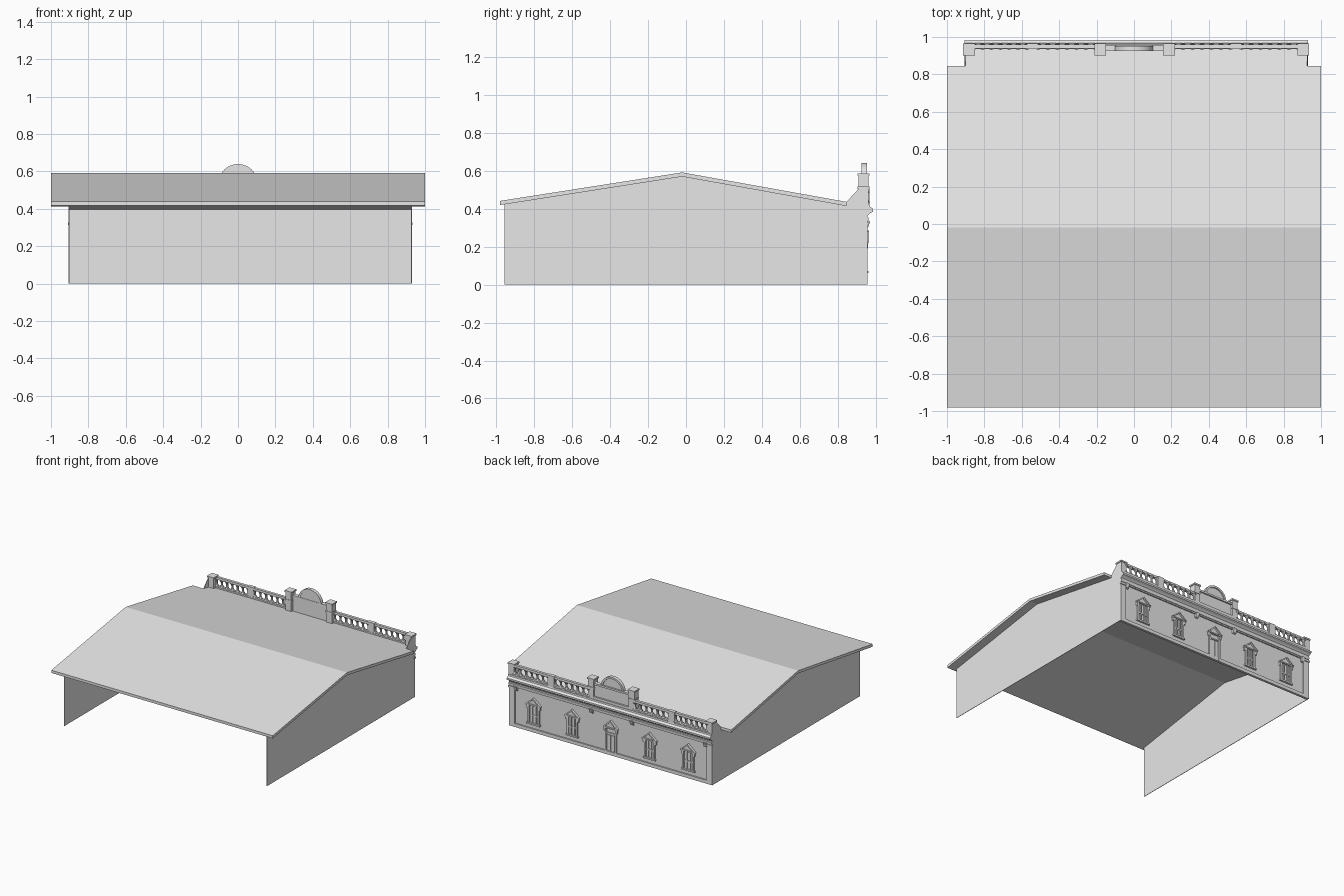
import bpy, bmesh, math

cube = bpy.data.objects.get("Cube")
if cube:
    bpy.data.objects.remove(cube, do_unlink=True)

mat = bpy.data.materials.new("pale_grey_plaster")
mat.use_nodes = True
GREY = (0.8, 0.8, 0.8, 1)
mat.diffuse_color = GREY
mat.node_tree.nodes["Principled BSDF"].inputs["Base Color"].default_value = GREY


def finish(name, bm):
    bmesh.ops.recalc_face_normals(bm, faces=bm.faces)
    mesh = bpy.data.meshes.new(name)
    bm.to_mesh(mesh)
    bm.free()
    mesh.materials.append(mat)
    obj = bpy.data.objects.new(name, mesh)
    bpy.context.collection.objects.link(obj)
    return obj


def prism(name, points, a, b, axis):
    """Extrude a closed outline from a to b: (y, z) along x or (x, z) along y."""
    bm = bmesh.new()
    place = (lambda p: (a, p[0], p[1])) if axis == "x" else (lambda p: (p[0], a, p[1]))
    face = bm.faces.new([bm.verts.new(place(p)) for p in points])
    moved = bmesh.ops.extrude_face_region(bm, geom=[face])["geom"]
    shift = (b - a, 0, 0) if axis == "x" else (0, b - a, 0)
    bmesh.ops.translate(bm, vec=shift, verts=[v for v in moved if isinstance(v, bmesh.types.BMVert)])
    return finish(name, bm)


def box(name, x0, x1, y0, y1, z0, z1):
    return prism(name, [(x0, z0), (x1, z0), (x1, z1), (x0, z1)], y0, y1, "y")


def lathe(name, profile, x, y, segments=8):
    bm = bmesh.new()
    rings = [[bm.verts.new((x + r * math.cos(math.tau * i / segments),
                            y + r * math.sin(math.tau * i / segments), z))
              for i in range(segments)] for r, z in profile]
    for low, high in zip(rings, rings[1:]):
        for i in range(segments):
            j = (i + 1) % segments
            bm.faces.new((low[i], low[j], high[j], high[i]))
    return finish(name, bm)


LEFT, RIGHT = 0.93, -0.905
MID = 0.012
RIDGE, EAVE, THICK = (-0.02, 0.59), (0.845, 0.435), 0.022
SLOPE = (RIDGE[1] - EAVE[1]) / (EAVE[0] - RIDGE[0])
WALL_Y, FRAME_Y = 0.945, 0.955

# Gabled roof, with a narrower strip running on to the parapet
roof_top = [(-0.98, 0.44), RIDGE, EAVE]
prism("roof", roof_top + [(y, z - THICK) for y, z in reversed(roof_top)], -1, 1, "x")
strip = [EAVE, (0.94, EAVE[1] - SLOPE * 0.095)]
prism("roof_back_strip", strip + [(y, z - THICK) for y, z in reversed(strip)], RIGHT, LEFT, "x")

# Thin gable walls, rising to a sloped shoulder behind the parapet
gable = [(-0.955, 0), (FRAME_Y, 0), (FRAME_Y, 0.5), (0.905, 0.5), (0.84, 0.43),
         (RIDGE[0], 0.575), (-0.955, 0.43)]
prism("left_wall", gable, LEFT - 0.004, LEFT, "x")
prism("right_wall", gable, RIGHT, RIGHT + 0.004, "x")

# Decorated wall with raised border
box("facade_wall", RIGHT, LEFT, 0.935, WALL_Y, 0, 0.43)
box("facade_base", RIGHT, LEFT, WALL_Y, FRAME_Y, 0, 0.028)
box("facade_frieze", RIGHT, LEFT, WALL_Y, FRAME_Y, 0.325, 0.43)
for side, x0, x1 in (("left", LEFT - 0.05, LEFT), ("right", RIGHT, RIGHT + 0.05)):
    box(side + "_corner_pilaster", x0, x1, WALL_Y, FRAME_Y, 0.028, 0.325)
    box(side + "_pilaster_cap", x0 - 0.004, x1 + 0.004, WALL_Y, 0.962, 0.313, 0.327)

# Moulded cornice
cornice = [(0.94, 0.335), (0.96, 0.335), (0.962, 0.352), (0.956, 0.356), (0.958, 0.366),
           (0.97, 0.376), (0.985, 0.384), (0.985, 0.398), (0.968, 0.41), (0.965, 0.42), (0.94, 0.42)]
prism("cornice", cornice, RIGHT, LEFT, "x")

# Parapet piers with consoles beneath them
END_PIERS, MID_PIERS = (-0.882, 0.905), (-0.18, 0.187)
for x in END_PIERS + MID_PIERS:
    top = 0.515 if x in END_PIERS else 0.585
    box("parapet_pier", x - 0.025, x + 0.025, 0.907, 0.96, 0.41, top - 0.012)
    box("pier_cap", x - 0.031, x + 0.031, 0.902, 0.966, top - 0.012, top)
    cx = min(max(x, RIGHT + 0.06), LEFT - 0.06)
    prism("console", [(0.945, 0.295), (0.958, 0.3), (0.97, 0.335), (0.945, 0.335)],
          cx - 0.014, cx + 0.014, "x")
for x in MID_PIERS:
    box("pier_middle_band", x - 0.029, x + 0.029, 0.904, 0.964, 0.503, 0.515)

# Balustrades, two bays on each side
RAIL = (0.938, 0.96)
for outer, inner, small in ((END_PIERS[0], MID_PIERS[0], -0.542), (END_PIERS[1], MID_PIERS[1], 0.545)):
    lo, hi = min(outer, inner), max(outer, inner)
    box("bottom_rail", lo, hi, *RAIL, 0.41, 0.434)
    box("top_rail", lo, hi, *RAIL, 0.488, 0.507)
    box("small_pier", small - 0.03, small + 0.03, 0.936, 0.965, 0.41, 0.51)
    for a, b in ((lo + 0.025, small - 0.03), (small + 0.03, hi - 0.025)):
        count = 6
        for i in range(count + 1):
            x = a + (b - a) * i / count
            lathe("baluster", [(0.019, 0.432), (0.013, 0.441), (0.008, 0.452), (0.008, 0.47),
                               (0.013, 0.481), (0.019, 0.49)], x, 0.949)

# Central crest with rounded top and raised arch moulding
def arch(radius, steps=20, centre=0.535):
    return [(radius * math.cos(math.pi * i / steps), centre + radius * math.sin(math.pi * i / steps))
            for i in range(steps + 1)]

box("crest_panel", MID_PIERS[0], MID_PIERS[1], 0.928, 0.946, 0.41, 0.545)
box("crest_ledge", MID_PIERS[0], MID_PIERS[1], 0.925, 0.957, 0.535, 0.55)
box("crest_plinth", MID_PIERS[0], MID_PIERS[1], 0.935, 0.96, 0.41, 0.44)
prism("crest_arch", arch(0.104), 0.928, 0.944, "y")
prism("crest_arch_moulding", arch(0.104) + arch(0.088)[::-1], 0.925, 0.953, "y")


# Windows and door share a frame and a small gabled hood
def hood(x, z, half, rise):
    box("hood_lintel", x - half, x + half, WALL_Y, 0.961, z, z + 0.01)
    base = z + 0.01
    prism("hood_gable", [(x - half + 0.008, base), (x + half - 0.008, base), (x, base + rise - 0.01)],
          WALL_Y, 0.951, "y")
    prism("hood_moulding", [(x - half, base), (x - half + 0.016, base), (x, base + rise - 0.013),
                            (x + half - 0.016, base), (x + half, base), (x, base + rise)],
          WALL_Y, 0.964, "y")
    for s in (-1, 1):
        box("hood_bracket", x + s * (half - 0.012) - 0.007, x + s * (half - 0.012) + 0.007,
            WALL_Y, 0.958, z - 0.025, z)


def jambs(x, half, z0, z1):
    for s in (-1, 1):
        box("jamb", x + s * half - 0.007, x + s * half + 0.007, WALL_Y, 0.956, z0, z1)


for n in (-2, -1, 1, 2):
    x = MID + n * 0.349
    half = 0.046 if abs(n) == 2 else 0.04
    jambs(x, half, 0.07, 0.215)
    box("window_sill", x - half - 0.015, x + half + 0.015, WALL_Y, 0.96, 0.06, 0.072)
    box("window_transom", x - half, x + half, WALL_Y, 0.952, 0.13, 0.14)
    for s in (-0.35, 0.35):
        box("window_bar", x + s * half - 0.005, x + s * half + 0.005, WALL_Y, 0.953, 0.072, 0.215)
    hood(x, 0.215, 0.066, 0.055)

jambs(MID, 0.045, 0, 0.215)
box("door_transom", MID - 0.045, MID + 0.045, WALL_Y, 0.953, 0.17, 0.18)
for s in (-1, 1):
    box("door_leaf_panel", MID + s * 0.019 - 0.014, MID + s * 0.019 + 0.014, WALL_Y, 0.95, 0.03, 0.16)
hood(MID, 0.215, 0.066, 0.06)
